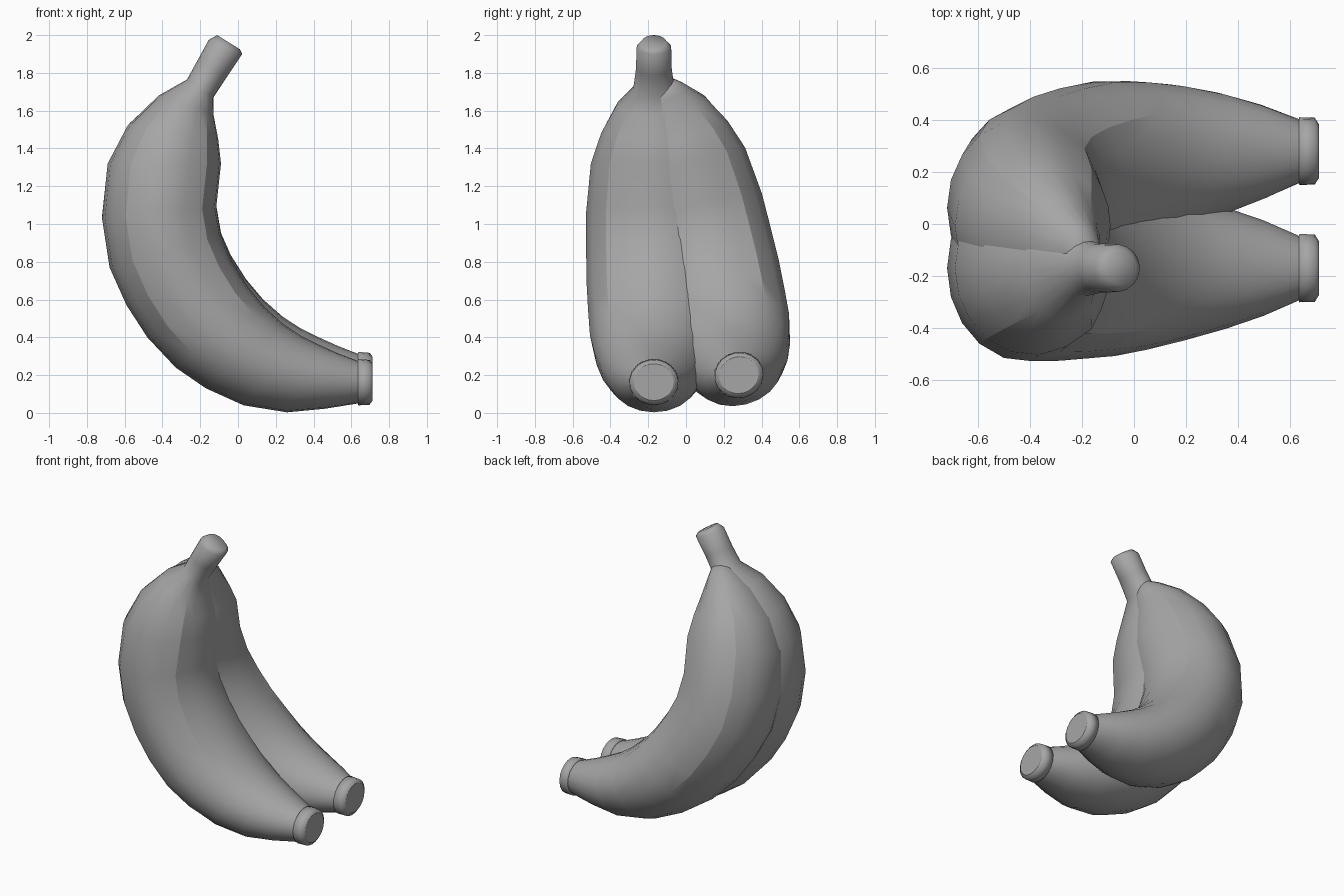
import bpy, bmesh, math
from mathutils import Vector, Matrix

if "Cube" in bpy.data.objects:
    bpy.data.objects.remove(bpy.data.objects["Cube"])

# Angles round half a section (0 = inner side, 180 = outer side), then mirrored
HALF = [0, 14, 28, 43, 64, 85, 106, 126, 144, 162, 180]
ANGLES = [math.radians(a) for a in HALF + [360 - a for a in HALF[-2:0:-1]]]
SIDES = len(ANGLES)
RIDGES = {3: 1.03, 7: 1.0, 13: 1.0, 17: 1.03}   # angular edges along the peel

# Sections: outer x, outer z, inner x, inner z, half width in y
STEM = [
    (-0.11, 2.0, 0.01, 1.925, 0.065),
    (-0.155, 1.975, 0.022, 1.90, 0.092),
    (-0.215, 1.865, -0.055, 1.785, 0.095),
]
NECK = [(-0.20, 1.80, -0.13, 1.75, 0.04)]       # hidden inside the stem
BODY = [
    (-0.27, 1.765, -0.13, 1.67, 0.11),
    (-0.42, 1.68, -0.13, 1.58, 0.20),
    (-0.585, 1.52, -0.105, 1.45, 0.28),
    (-0.69, 1.32, -0.09, 1.32, 0.335),
    (-0.72, 1.03, -0.115, 1.09, 0.36),
    (-0.68, 0.77, -0.09, 0.94, 0.36),
    (-0.59, 0.57, -0.03, 0.80, 0.358),
    (-0.48, 0.40, 0.05, 0.67, 0.35),
    (-0.33, 0.24, 0.14, 0.56, 0.34),
    (-0.17, 0.13, 0.24, 0.47, 0.315),
    (0.03, 0.04, 0.33, 0.41, 0.28),
    (0.26, 0.003, 0.43, 0.36, 0.235),
    (0.46, 0.022, 0.53, 0.315, 0.185),
    (0.635, 0.05, 0.635, 0.275, 0.125),
]
TIP = [
    (0.637, 0.04, 0.637, 0.285, 0.132),
    (0.695, 0.042, 0.698, 0.28, 0.13),
    (0.712, 0.065, 0.712, 0.26, 0.105),
]

grey = bpy.data.materials.new("dark_grey")
grey.diffuse_color = (0.38, 0.38, 0.38, 1)
grey.use_nodes = True
grey.node_tree.nodes["Principled BSDF"].inputs["Base Color"].default_value = grey.diffuse_color


def loft(name, sections, matrix, crease_rings, ridge_range):
    """Skin elliptical, slightly ridged rings along the banana."""
    bm = bmesh.new()
    rings = []
    for k, (ox, oz, ix, iz, hw) in enumerate(sections):
        mid = Vector(((ox + ix) / 2, 0, (oz + iz) / 2))
        half = Vector(((ix - ox) / 2, 0, (iz - oz) / 2))
        ring = []
        for i, a in enumerate(ANGLES):
            r = RIDGES.get(i, 1.0) if k in ridge_range else 1.0
            p = mid + half * math.cos(a) * r + Vector((0, hw * math.sin(a) * r, 0))
            ring.append(bm.verts.new(matrix @ p))
        rings.append(ring)
    for a, b in zip(rings, rings[1:]):
        for i in range(SIDES):
            j = (i + 1) % SIDES
            bm.faces.new((a[i], a[j], b[j], b[i]))
    bm.faces.new(rings[0])
    bm.faces.new(rings[-1])
    bmesh.ops.recalc_face_normals(bm, faces=bm.faces)
    for f in bm.faces:
        f.smooth = True
    # sharp creases around the tip collar and along the ridges
    for k in crease_rings:
        ring = rings[k]
        for i in range(SIDES):
            bm.edges.get((ring[i], ring[(i + 1) % SIDES])).smooth = False
    for k in ridge_range[:-1]:
        for i in RIDGES:
            bm.edges.get((rings[k][i], rings[k + 1][i])).smooth = False
    mesh = bpy.data.meshes.new(name)
    bm.to_mesh(mesh)
    bm.free()
    mesh.materials.append(grey)
    obj = bpy.data.objects.new(name, mesh)
    bpy.context.collection.objects.link(obj)
    return obj


# Front banana carries the shared stem and hangs straight down
front = Matrix.Translation((0, -0.17, 0))
s = len(STEM)
n = s + len(BODY)
loft("front_banana_with_stem", STEM + BODY + TIP, front,
     (n - 1, n + 2), range(s + 1, s + 9))

# Back banana swings away from the stem base toward +y
pivot = Vector((0, 0, 1.8))
back = (Matrix.Translation((0, -0.13, -0.015)) @ Matrix.Translation(pivot)
        @ Matrix.Rotation(math.radians(14.5), 4, 'X') @ Matrix.Translation(-pivot))
m = len(NECK) + len(BODY)
loft("back_banana", NECK + BODY + TIP, back, (m - 1, m + 2), range(2, 10))
